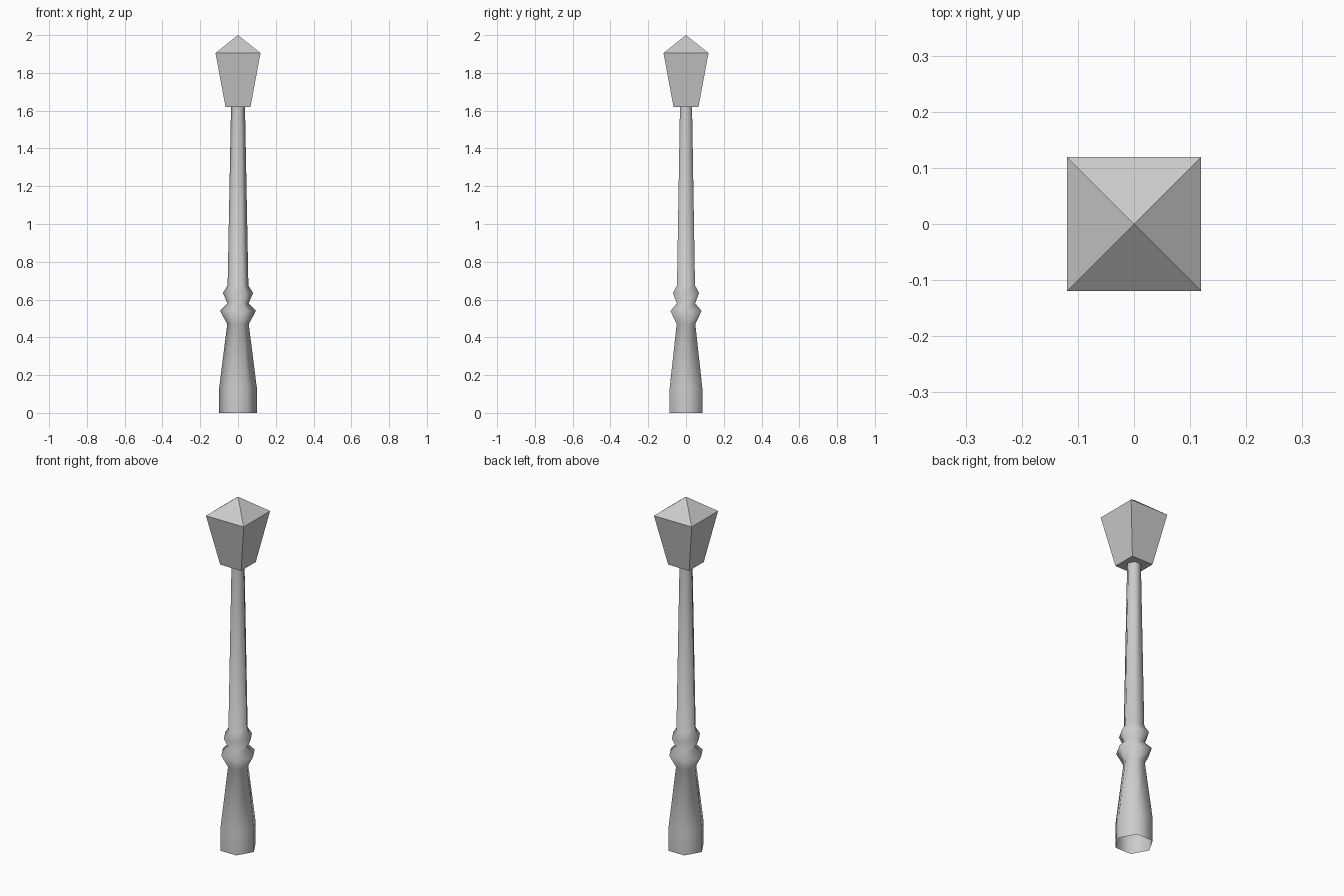
import bpy
import bmesh
from math import cos, sin, pi

cube = bpy.data.objects.get("Cube")
if cube:
    bpy.data.objects.remove(cube, do_unlink=True)

# One plain grey for the whole lamp
GREY = (0.6, 0.6, 0.6, 1.0)
grey = bpy.data.materials.new("grey")
grey.use_nodes = True
grey.diffuse_color = GREY
grey.node_tree.nodes["Principled BSDF"].inputs["Base Color"].default_value = GREY


def lathe(name, profile, sides, turn=0.0, apex=None, floor=False, smooth=False):
    """Stack polygon rings of (radius, height), optionally closed by a point and a floor."""
    bm = bmesh.new()
    rings = []
    for radius, z in profile:
        angles = [turn + 2 * pi * i / sides for i in range(sides)]
        rings.append([bm.verts.new((radius * cos(a), radius * sin(a), z)) for a in angles])
    tip = bm.verts.new((0, 0, apex)) if apex is not None else None
    for i in range(sides):
        j = (i + 1) % sides
        for low, high in zip(rings, rings[1:]):
            bm.faces.new((low[i], low[j], high[j], high[i]))
        if tip:
            bm.faces.new((rings[-1][i], rings[-1][j], tip))
    if floor:
        bm.faces.new(rings[0][::-1])
    for face in bm.faces:
        face.smooth = smooth
    mesh = bpy.data.meshes.new(name)
    bm.to_mesh(mesh)
    bm.free()
    mesh.materials.append(grey)
    obj = bpy.data.objects.new(name, mesh)
    bpy.context.collection.objects.link(obj)
    return obj


# Six-sided post: flared foot, two collars, tapering shaft, open underneath
post_profile = [
    (0.10, 0.0), (0.10, 0.13), (0.057, 0.47), (0.095, 0.54),
    (0.056, 0.58), (0.08, 0.635), (0.055, 0.675), (0.037, 1.62),
]
lathe("post", post_profile, 6, smooth=True)

# Four-sided lantern head with a pyramid roof
corner = 2 ** 0.5
lathe("lantern", [(0.066 * corner, 1.62), (0.119 * corner, 1.905)], 4,
      turn=pi / 4, apex=2.0, floor=True)
